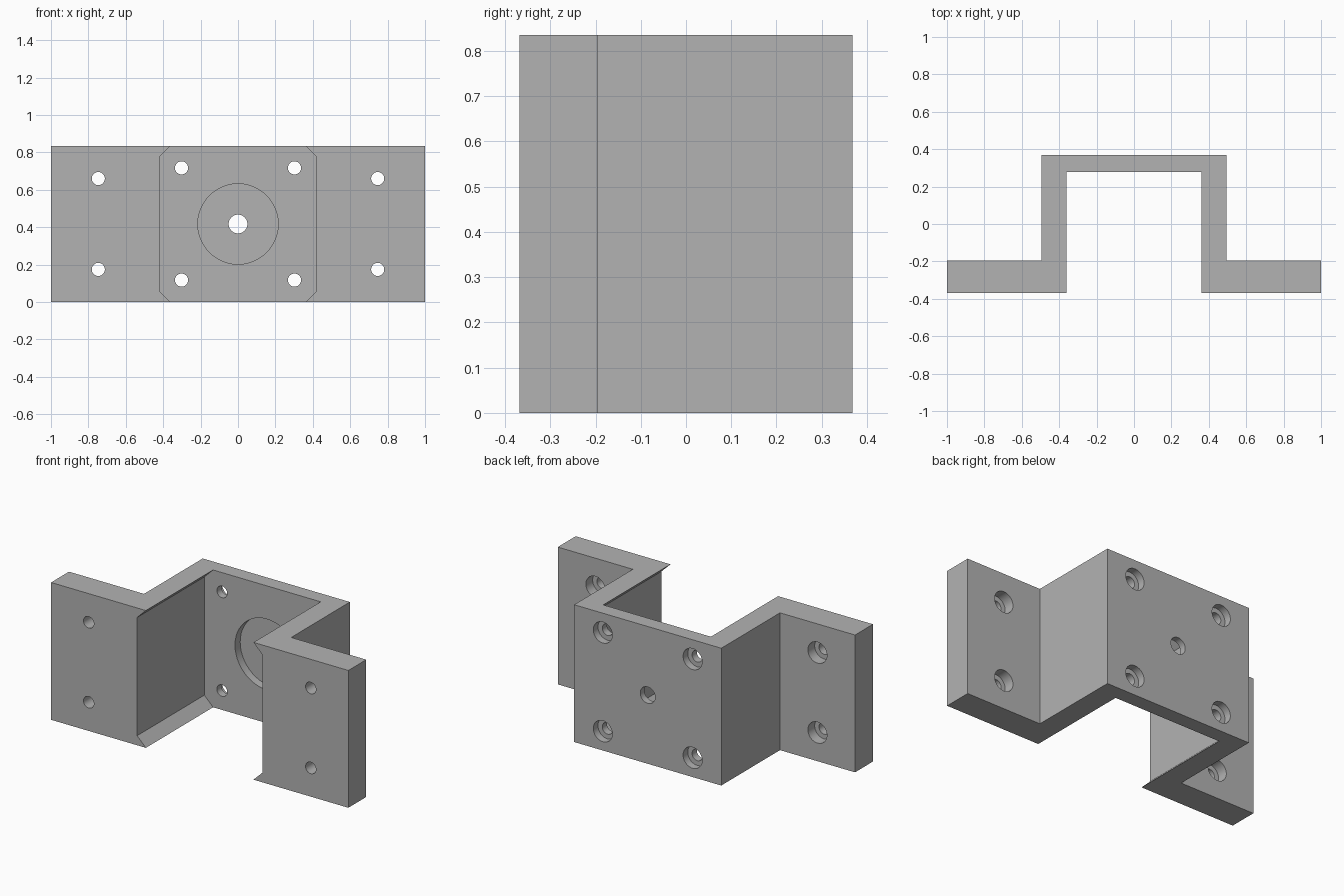
import bpy, bmesh, math
from mathutils import Matrix, Vector

H, Y = 0.835, 0.368            # height, half depth
FLANGE_Y, PLATE_Y = -0.196, 0.278
MID = H / 2

if "Cube" in bpy.data.objects:
    bpy.data.objects.remove(bpy.data.objects["Cube"])

grey = bpy.data.materials.new("plain grey")
grey.use_nodes = True
grey.diffuse_color = (0.45, 0.45, 0.45, 1)
grey.node_tree.nodes["Principled BSDF"].inputs["Base Color"].default_value = grey.diffuse_color


def finish(bm, name):
    bmesh.ops.recalc_face_normals(bm, faces=bm.faces)
    mesh = bpy.data.meshes.new(name)
    bm.to_mesh(mesh)
    bm.free()
    mesh.materials.append(grey)
    obj = bpy.data.objects.new(name, mesh)
    bpy.context.collection.objects.link(obj)
    return obj


def prism(name, points, offset):
    bm = bmesh.new()
    face = bm.faces.new([bm.verts.new(p) for p in points])
    ext = bmesh.ops.extrude_face_region(bm, geom=[face])
    verts = [v for v in ext["geom"] if isinstance(v, bmesh.types.BMVert)]
    bmesh.ops.translate(bm, verts=verts, vec=Vector(offset))
    return finish(bm, name)


def drills(name, holes):
    """Cylinders along y, each given as x, z, radius, start y, end y."""
    bm = bmesh.new()
    for x, z, r, y0, y1 in holes:
        place = Matrix.Translation((x, (y0 + y1) / 2, z)) @ Matrix.Rotation(math.pi / 2, 4, "X")
        bmesh.ops.create_cone(bm, cap_ends=True, segments=48, radius1=r, radius2=r,
                              depth=y1 - y0, matrix=place)
    return finish(bm, name)


# Hat-shaped body outline, seen from above
half = [(1, -Y), (1, FLANGE_Y), (0.495, FLANGE_Y), (0.495, Y)]
outline = half + [(-x, y) for x, y in reversed(half)]
bracket = prism("bracket", [(x, y, 0) for x, y in outline], (0, 0, H))

# Channel that narrows with chamfers at top and bottom
side = [(0.362, -0.1), (0.362, 0), (0.421, 0.058), (0.421, H - 0.058), (0.362, H), (0.362, H + 0.1)]
loop = side + [(-x, z) for x, z in reversed(side)]
channel = prism("channel_cutter", [(x, -0.6, z) for x, z in loop], (0, PLATE_Y + 0.6, 0))

# Bolt holes with counterbores at the back, centre hole with a round recess in front
through = [(0, MID, 0.05, -0.6, 0.6)]
bores = [(0, MID, 0.215, 0, PLATE_Y + 0.05)]
for sx in (-1, 1):
    for sz in (-1, 1):
        for x, z, back, depth in ((0.302, 0.3, Y, 0.045), (0.747, 0.243, FLANGE_Y, 0.065)):
            px, pz = sx * x, MID + sz * z
            through.append((px, pz, 0.035, -0.6, 0.6))
            bores.append((px, pz, 0.064, back - depth, back + 0.1))

cutters = [channel, drills("hole_cutter", through), drills("bore_cutter", bores)]
for cutter in cutters:
    mod = bracket.modifiers.new(cutter.name, "BOOLEAN")
    mod.operation, mod.solver, mod.object = "DIFFERENCE", "EXACT", cutter

# Apply the cuts and drop the cutters
bpy.context.view_layer.update()
result = bracket.evaluated_get(bpy.context.evaluated_depsgraph_get())
mesh = bpy.data.meshes.new_from_object(result)
bracket.modifiers.clear()
bracket.data = mesh
mesh.materials.clear()
mesh.materials.append(grey)
for poly in mesh.polygons:
    poly.material_index = 0
for cutter in cutters:
    bpy.data.objects.remove(cutter)

bpy.context.view_layer.objects.active = bracket
bracket.select_set(True)
bpy.ops.object.shade_smooth_by_angle(angle=math.radians(30))
